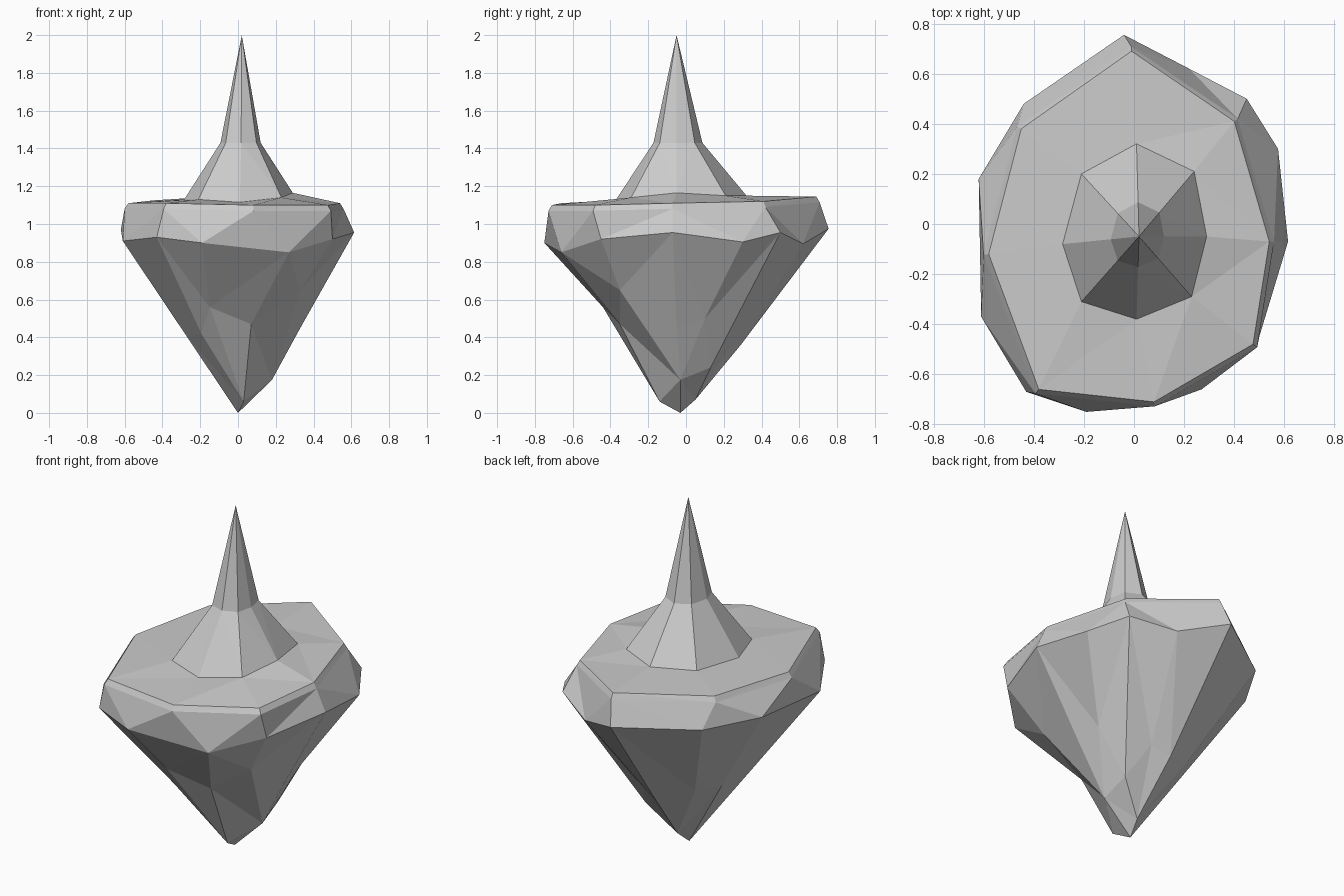
import bpy, bmesh
from mathutils import Vector

if "Cube" in bpy.data.objects:
    bpy.data.objects.remove(bpy.data.objects["Cube"])


def loft(name, rings):
    """Skin a stack of equal-length rings; repeated points become triangles."""
    bm = bmesh.new()
    rows = [[bm.verts.new(p) for p in ring] for ring in rings]
    n = len(rows[0])
    for a, b in zip(rows, rows[1:]):
        for i in range(n):
            j = (i + 1) % n
            bm.faces.new((a[i], a[j], b[j], b[i]))
    bmesh.ops.remove_doubles(bm, verts=bm.verts[:], dist=0.0005)
    bmesh.ops.dissolve_degenerate(bm, dist=0.0001, edges=bm.edges[:])
    bmesh.ops.triangulate(bm, faces=bm.faces[:])
    bmesh.ops.recalc_face_normals(bm, faces=bm.faces[:])
    mesh = bpy.data.meshes.new(name)
    bm.to_mesh(mesh)
    bm.free()
    obj = bpy.data.objects.new(name, mesh)
    bpy.context.collection.objects.link(obj)
    return obj


# Rings run clockwise from the back, seen from above
foot = [(0.01, 0.32, 1.15), (0.24, 0.21, 1.15), (0.29, -0.05, 1.165), (0.23, -0.29, 1.14),
        (0.01, -0.38, 1.115), (-0.21, -0.31, 1.13), (-0.285, -0.08, 1.13), (-0.21, 0.20, 1.14)]
rim = [(-0.01, 0.69, 1.145), (0.40, 0.41, 1.12), (0.54, -0.07, 1.11), (0.475, -0.48, 1.10),
       (0.08, -0.71, 1.10), (-0.38, -0.66, 1.11), (-0.58, -0.12, 1.11), (-0.45, 0.38, 1.125)]
girth = [(-0.04, 0.755, 0.975), (0.22, 0.62, 0.895), (0.45, 0.50, 0.955), (0.575, 0.30, 0.905),
         (0.615, -0.07, 0.955), (0.50, -0.45, 0.92), (0.27, -0.66, 0.85), (-0.19, -0.75, 0.90),
         (-0.43, -0.67, 0.93), (-0.61, -0.37, 0.91), (-0.62, 0.18, 0.97), (-0.44, 0.48, 0.96)]

# Spire: foot ring pinched to a neck, then drawn to a point
tip = Vector((0.02, -0.05, 2.0))
neck = []
for x, y, z in foot:
    p = tip.lerp(Vector((x, y, z)), 0.37)
    neck.append((p.x, p.y, 1.43))
loft("spire", [[tip] * 8, neck, foot])

# Rock body: flat top, small chamfer, widest girth, then a faceted taper
chamfer = [(x * 1.035, y * 1.025, z - 0.03) for x, y, z in rim]
match = [0, 0, 1, 1, 2, 3, 4, 4, 5, 6, 6, 7]     # rim corner above each girth corner
bottom = Vector((0.0, -0.03, 0.0))
hollows = {0: (-0.01, 0.29, 0.36), 2: (0.17, 0.13, 0.24), 3: (0.33, 0.10, 0.50),
           4: (0.33, -0.05, 0.45), 5: (0.33, -0.35, 0.65), 6: (0.07, -0.35, 0.47),
           7: (-0.15, -0.44, 0.56)}
waist = [hollows.get(i, bottom.lerp(Vector(p), 0.45)) for i, p in enumerate(girth)]
back, right, front = (0.02, 0.05, 0.07), (0.18, -0.03, 0.175), (0.03, -0.14, 0.06)
low = [back] * 3 + [right] * 3 + [front] * 3 + [bottom] * 2 + [back]
loft("rock_body", [[foot[i] for i in match], [rim[i] for i in match],
                   [chamfer[i] for i in match], girth, waist, low, [bottom] * 12])
